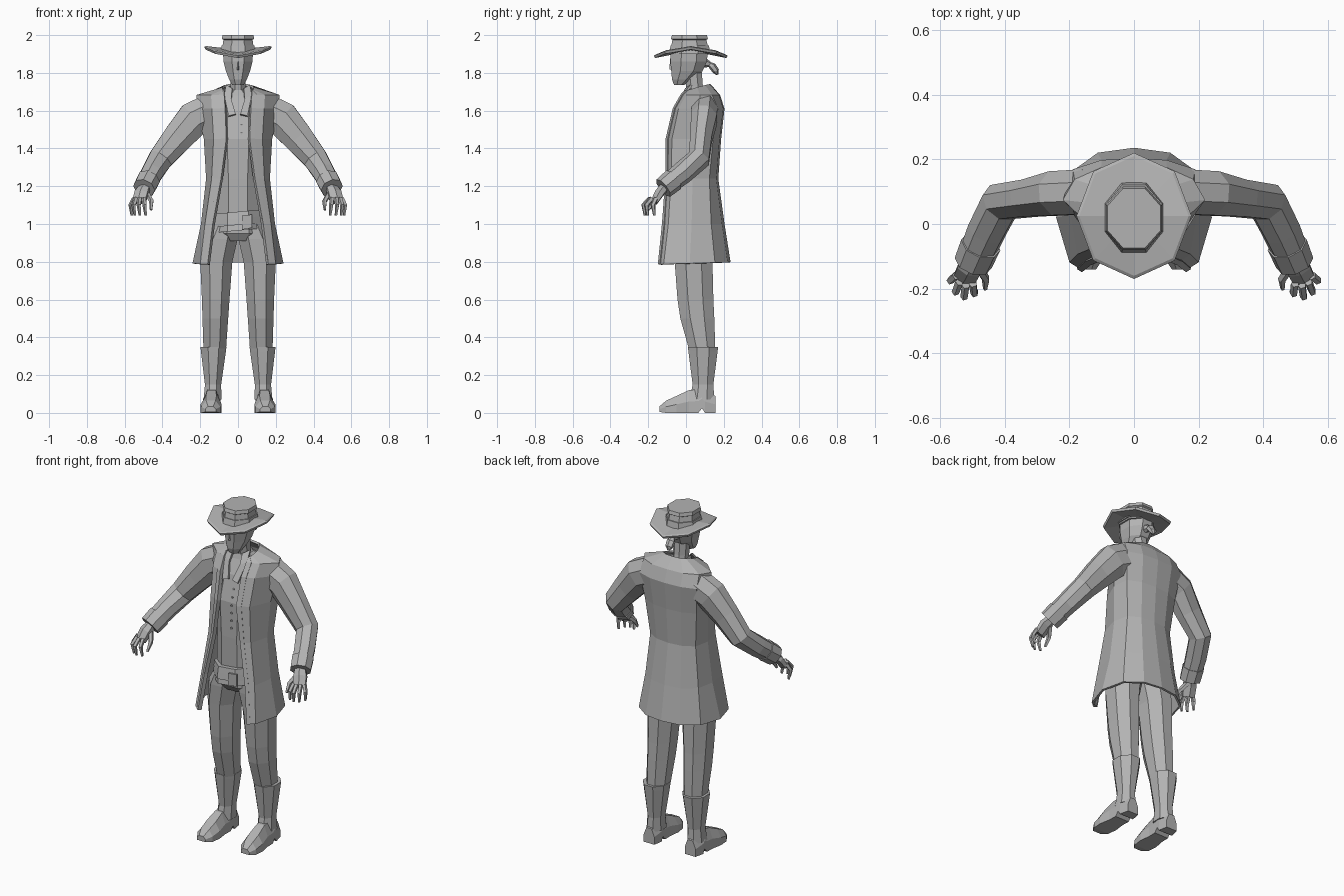
import bpy, bmesh, math
from mathutils import Vector

cube = bpy.data.objects.get("Cube")
if cube:
    bpy.data.objects.remove(cube)

grey = bpy.data.materials.new("plain grey")
grey.use_nodes = True
grey.diffuse_color = (0.45, 0.45, 0.45, 1)
grey.node_tree.nodes["Principled BSDF"].inputs["Base Color"].default_value = grey.diffuse_color


def loft(name, loops, closed=True, caps=True):
    """Skin a list of equal-length point loops."""
    bm = bmesh.new()
    rows = [[bm.verts.new(p) for p in loop] for loop in loops]
    n = len(rows[0])
    for a, b in zip(rows, rows[1:]):
        for i in range(n if closed else n - 1):
            j = (i + 1) % n
            bm.faces.new((a[i], a[j], b[j], b[i]))
    if closed and caps:
        bm.faces.new(rows[0])
        bm.faces.new(rows[-1])
    bmesh.ops.recalc_face_normals(bm, faces=bm.faces)
    mesh = bpy.data.meshes.new(name)
    bm.to_mesh(mesh)
    bm.free()
    mesh.materials.append(grey)
    obj = bpy.data.objects.new(name, mesh)
    bpy.context.collection.objects.link(obj)
    return obj


def ring(z, cx, rx, cy, ry, tilt=0.0, sides=8):
    """Horizontal flat-fronted polygon; rx and ry reach the flats."""
    k = 1 / math.cos(math.pi / sides)
    angles = [2 * math.pi * (i + 0.5) / sides for i in range(sides)]
    return [(cx + rx * k * math.cos(a), cy + ry * k * math.sin(a),
             z + tilt * rx * math.cos(a)) for a in angles]


def tube(name, path, radii, ref, sides=8):
    """Sweep an oval along a path; the first radius lies along ref."""
    pts = [Vector(p) for p in path]
    loops = []
    for i, p in enumerate(pts):
        t = (pts[min(i + 1, len(pts) - 1)] - pts[max(i - 1, 0)]).normalized()
        u = Vector(ref)
        u = (u - t * u.dot(t)).normalized()
        v = t.cross(u)
        a, b = radii[i]
        angles = [2 * math.pi * (k + 0.5) / sides for k in range(sides)]
        loops.append([p + u * a * math.cos(w) + v * b * math.sin(w) for w in angles])
    return loft(name, loops)


def flip(points, s):
    return [(s * x, y, z) for x, y, z in points]


def thicken(obj, amount, offset):
    mod = obj.modifiers.new("thickness", "SOLIDIFY")
    mod.thickness = amount
    mod.offset = offset


# Long open coat: half outline per level, from front edge round to the back
coat_levels = [
    (0.79, 0.03, [(.155, -.14), (.195, -.115), (.235, .02), (.2, .15), (.11, .215), (0, .23)]),
    (1.0, 0, [(.128, -.118), (.17, -.09), (.19, .03), (.17, .13), (.095, .185), (0, .198)]),
    (1.24, 0, [(.085, -.1), (.135, -.075), (.163, .035), (.145, .12), (.08, .155), (0, .165)]),
    (1.45, 0, [(.058, -.098), (.125, -.07), (.175, .05), (.165, .14), (.09, .172), (0, .18)]),
    (1.61, 0, [(.065, -.06), (.135, -.035), (.21, .07), (.185, .165), (.1, .192), (0, .198)]),
    (1.68, 0, [(.07, -.02), (.14, .005), (.215, .075), (.18, .135), (.1, .17), (0, .175)]),
    (1.7, 0.3, [(.07, .0), (.078, .02), (.082, .06), (.07, .1), (.05, .12), (0, .125)]),
]
coat_loops, lapel_loops = [], []
for z, tilt, half in coat_levels:
    pts = [(x, y, z + tilt * y) for x, y in half]
    coat_loops.append(pts + flip(pts[-2::-1], -1))
    edge, corner = Vector(pts[0]), Vector(pts[1])
    lapel_loops.append([edge, edge.lerp(corner, 0.4)])
coat = loft("coat", coat_loops, closed=False)
thicken(coat, 0.012, 0)

# Trim along both front edges of the coat
for side, s in (("left", 1), ("right", -1)):
    trim = loft(side + "_coat_trim", [flip(row, s) for row in lapel_loops], closed=False)
    thicken(trim, 0.022, 0)

# Shirt, hips and wrapped sash
loft("shirt", [ring(*r) for r in [
    (1.02, 0, .125, .02, .1), (1.24, 0, .122, .025, .11), (1.45, 0, .14, .035, .12),
    (1.6, 0, .13, .06, .108), (1.68, 0, .09, .06, .07), (1.71, 0, .05, .05, .05)]])
loft("hips", [ring(*r) for r in [
    (.91, 0, .09, .035, .09), (.95, 0, .14, .03, .115), (1.04, 0, .13, .025, .11)]])
for i, (low, high) in enumerate([(.965, 1.0), (.995, 1.035), (1.03, 1.065)]):
    reach = .127 + .005 * (i == 1)
    loft("sash_fold", [ring(low, 0, .135, .015, reach, .1),
                       ring(high, 0, .133, .015, reach - .006, .1)])
loft("buckle", [[(x, y, z) for x, z in ((.02, .97), (.075, .98), (.075, 1.05), (.02, 1.045))]
                for y in (-.112, -.122)])

# Shirt buttons
for i in range(7):
    z = 1.3 + .045 * i
    y = -.085 + max(0, z - 1.45) * .25
    tube("button", [(.018, y + .004, z), (.018, y - .007, z)], [(.006, .006)] * 2, (1, 0, 0), 6)

# Open shirt collar flaps
for side, s in (("left", 1), ("right", -1)):
    flap = loft(side + "_collar", [
        flip([(.03, .0, 1.715), (.062, .03, 1.735)], s),
        flip([(.035, -.03, 1.66), (.072, -.015, 1.68)], s),
        flip([(.012, -.07, 1.58), (.05, -.072, 1.57)], s)], closed=False)
    thicken(flap, 0.012, 0)

# Neck and head
tube("neck", [(0, .06, 1.64), (0, .045, 1.73), (0, .035, 1.83)],
     [(.047, .05), (.043, .048), (.045, .05)], (1, 0, 0))
loft("head", [ring(*r) for r in [
    (1.735, 0, .03, -.037, .026), (1.765, 0, .047, -.02, .054), (1.81, 0, .064, .005, .083),
    (1.86, 0, .077, .014, .097), (1.93, 0, .08, .018, .098)]])
loft("nose", [[(-.012, -.07, 1.815), (.012, -.07, 1.815), (0, -.088, 1.818)],
              [(-.006, -.07, 1.875), (.006, -.07, 1.875), (0, -.084, 1.875)]])
tube("hair_tie", [(0, .09, 1.855), (0, .128, 1.845)], [(.03, .03), (.014, .014)], (1, 0, 0), 6)
tube("ponytail", [(0, .12, 1.85), (0, .14, 1.835), (0, .158, 1.81), (0, .166, 1.79)],
     [(.01, .01), (.026, .02), (.024, .018), (.006, .005)], (1, 0, 0), 6)


# Hat: brim that droops at front and back, then a flared crown
def brim_ring(scale, lift):
    pts = []
    for i in range(8):
        a = math.pi * i / 4
        droop = .047 * scale * math.sin(a) ** 2
        pts.append((.178 * scale * math.cos(a), .025 + .195 * scale * math.sin(a),
                    1.938 + lift - droop))
    return pts


loft("hat_brim", [brim_ring(.45, -.018), brim_ring(.97, -.014), brim_ring(1, 0),
                  brim_ring(.95, .004), brim_ring(.5, -.005)])
loft("hat_crown", [ring(*r) for r in [
    (1.9, 0, .088, .02, .105), (1.975, 0, .077, .018, .09), (1.98, 0, .086, .018, .098),
    (2.0, 0, .082, .018, .092)]])
loft("hat_band", [ring(1.91, 0, .093, .02, .108), ring(1.945, 0, .087, .02, .101)])

arm_path = [(.14, .1, 1.6), (.235, .095, 1.555), (.32, .08, 1.455),
            (.41, .068, 1.345), (.455, -.02, 1.27), (.495, -.115, 1.195)]
arm_radii = [(.075, .1), (.074, .1), (.062, .086), (.062, .07), (.06, .062), (.052, .056)]
leg_rings = [(1.0, .07, .072, .03, .1), (.92, .094, .092, .035, .105), (.8, .115, .085, .04, .1),
             (.6, .118, .073, .05, .095), (.5, .12, .068, .06, .09), (.34, .123, .06, .085, .07)]
boot_rings = [(.35, .13, .069, .09, .08), (.325, .13, .066, .09, .077),
              (.15, .132, .043, .09, .055), (.07, .135, .047, .085, .065)]
# Foot stations: y, half width, bottom, top
foot = [(.155, .035, 0, .09), (.1, .046, 0, .12), (.085, .046, .025, .125), (.065, .046, 0, .125),
        (.015, .046, 0, .12), (-.05, .056, 0, .09), (-.105, .05, 0, .065), (-.14, .028, .005, .035)]
# Fingers: knuckle x, y and tip x, y
fingers = [(.55, -.16, .568, -.175), (.54, -.18, .552, -.21),
           (.52, -.19, .525, -.225), (.498, -.185, .494, -.215)]

for side, s in (("left", 1), ("right", -1)):
    # Sleeve with turned cuff
    tube(side + "_sleeve", flip(arm_path, s), arm_radii, (0, 1, 0))
    tube(side + "_cuff", flip([(.474, -.065, 1.235), (.497, -.12, 1.19)], s),
         [(.062, .064), (.058, .061)], (0, 1, 0))

    # Hand with curled fingers and thumb
    tube(side + "_palm", flip([(.49, -.11, 1.2), (.51, -.14, 1.165), (.525, -.17, 1.115)], s),
         [(.03, .026), (.042, .026), (.04, .02)], (1, .3 * s, 0), 6)
    for kx, ky, tx, ty in fingers:
        tube(side + "_finger", flip([(kx, ky, 1.135), (tx, ty, 1.1), (tx - .006, ty + .008, 1.045)], s),
             [(.013, .014), (.012, .013), (.007, .007)], (1, 0, 0), 5)
    tube(side + "_thumb", flip([(.485, -.13, 1.165), (.458, -.17, 1.12), (.46, -.2, 1.075)], s),
         [(.015, .018), (.013, .014), (.007, .008)], (1, 0, 0), 5)

    # Trouser leg, boot shaft and foot
    loft(side + "_trouser_leg", [flip(ring(*r), s) for r in leg_rings])
    loft(side + "_boot_shaft", [flip(ring(*r), s) for r in boot_rings])
    stations = []
    for y, w, low, top in foot:
        cx = .138 + .03 * (.09 - y)
        mid = low + .5 * (top - low)
        stations.append(flip([(cx - w, y, low), (cx + w, y, low), (cx + w, y, mid),
                              (cx + w * .5, y, top), (cx - w * .5, y, top), (cx - w, y, mid)], s))
    loft(side + "_foot", stations)
